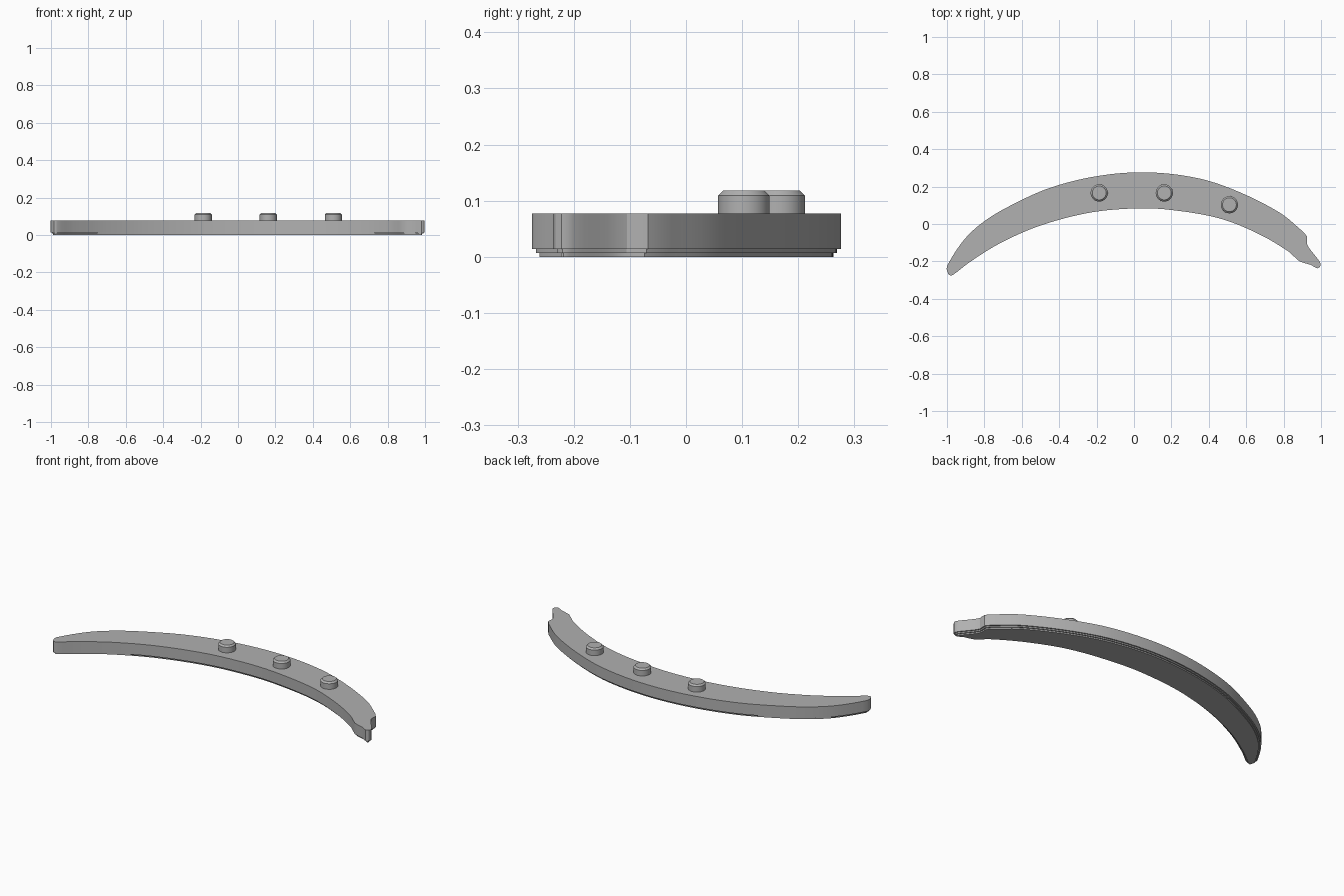
import bpy
import bmesh
import math
from mathutils import Vector

cube = bpy.data.objects.get("Cube")
if cube:
    bpy.data.objects.remove(cube, do_unlink=True)

grey = bpy.data.materials.new("mid grey")
grey.use_nodes = True
colour = (0.44, 0.44, 0.44, 1)
grey.diffuse_color = colour
grey.node_tree.nodes["Principled BSDF"].inputs["Base Color"].default_value = colour

# Crescent outline, clockwise from the right-hand tip
OUTLINE = [Vector(p) for p in (
    (-1, -.225), (-.905, -.08), (-.8, .015), (-.667, .095), (-.45, .193),
    (-.185, .258), (.08, .276), (.35, .243), (.565, .17), (.78, .06),
    (.885, -.025), (.926, -.068), (.924, -.105), (.945, -.14), (.992, -.2),
    (.998, -.222), (.98, -.237), (.945, -.218), (.885, -.2), (.83, -.15),
    (.67, -.055), (.457, .03), (.19, .076), (0, .083), (-.24, .06),
    (-.505, -.01), (-.72, -.105), (-.88, -.205), (-.965, -.27), (-.985, -.274),
    (-.998, -.255))]


def smooth_loop(points):
    """Round a closed loop of points, with finer steps on longer spans."""
    n = len(points)
    tangents = [(points[(i + 1) % n] - points[i - 1]).normalized() for i in range(n)]
    result = []
    for i, a in enumerate(points):
        b = points[(i + 1) % n]
        length = (b - a).length
        m, k = tangents[i] * length, tangents[(i + 1) % n] * length
        steps = max(2, round(length / 0.03))
        for s in range(steps):
            t = s / steps
            h = t * t * (3 - 2 * t)
            result.append(a * (1 - h) + b * h
                          + m * t * (1 - t) ** 2 - k * t * t * (1 - t))
    return result


def inset(points, distance):
    result = []
    for i, p in enumerate(points):
        d = (points[(i + 1) % len(points)] - points[i - 1]).normalized()
        result.append(p + Vector((d.y, -d.x)) * distance)
    return result


def stack(name, rings):
    """Join matching (loop, height) rings into one closed solid."""
    bm = bmesh.new()
    rows = [[bm.verts.new((p.x, p.y, z)) for p in loop] for loop, z in rings]
    bm.faces.new(rows[0])
    bm.faces.new(rows[-1])
    for low, high in zip(rows, rows[1:]):
        for i in range(len(low)):
            j = (i + 1) % len(low)
            bm.faces.new((low[i], low[j], high[j], high[i]))
    bmesh.ops.recalc_face_normals(bm, faces=bm.faces)
    mesh = bpy.data.meshes.new(name)
    bm.to_mesh(mesh)
    bm.free()
    mesh.materials.append(grey)
    obj = bpy.data.objects.new(name, mesh)
    bpy.context.collection.objects.link(obj)
    bpy.ops.object.select_all(action="DESELECT")
    obj.select_set(True)
    bpy.context.view_layer.objects.active = obj
    bpy.ops.object.shade_smooth_by_angle(angle=math.radians(30))
    return obj


# Curved body with two small steps around its underside
edge = smooth_loop(OUTLINE)
middle, inner = inset(edge, .007), inset(edge, .014)
stack("curved_body", [(inner, 0), (inner, .007), (middle, .007),
                      (middle, .014), (edge, .014), (edge, .077)])


# Chamfered round pegs on the top face
def circle(centre, radius, sides=40):
    return [Vector(centre) + radius * Vector((math.cos(a), math.sin(a)))
            for a in (math.tau * i / sides for i in range(sides))]


PEGS = {"right_peg": (-.186, .166), "middle_peg": (.162, .166), "left_peg": (.51, .103)}
for name, centre in PEGS.items():
    wide, narrow = circle(centre, .046), circle(centre, .037)
    stack(name, [(wide, .076), (wide, .109), (narrow, .118)])
